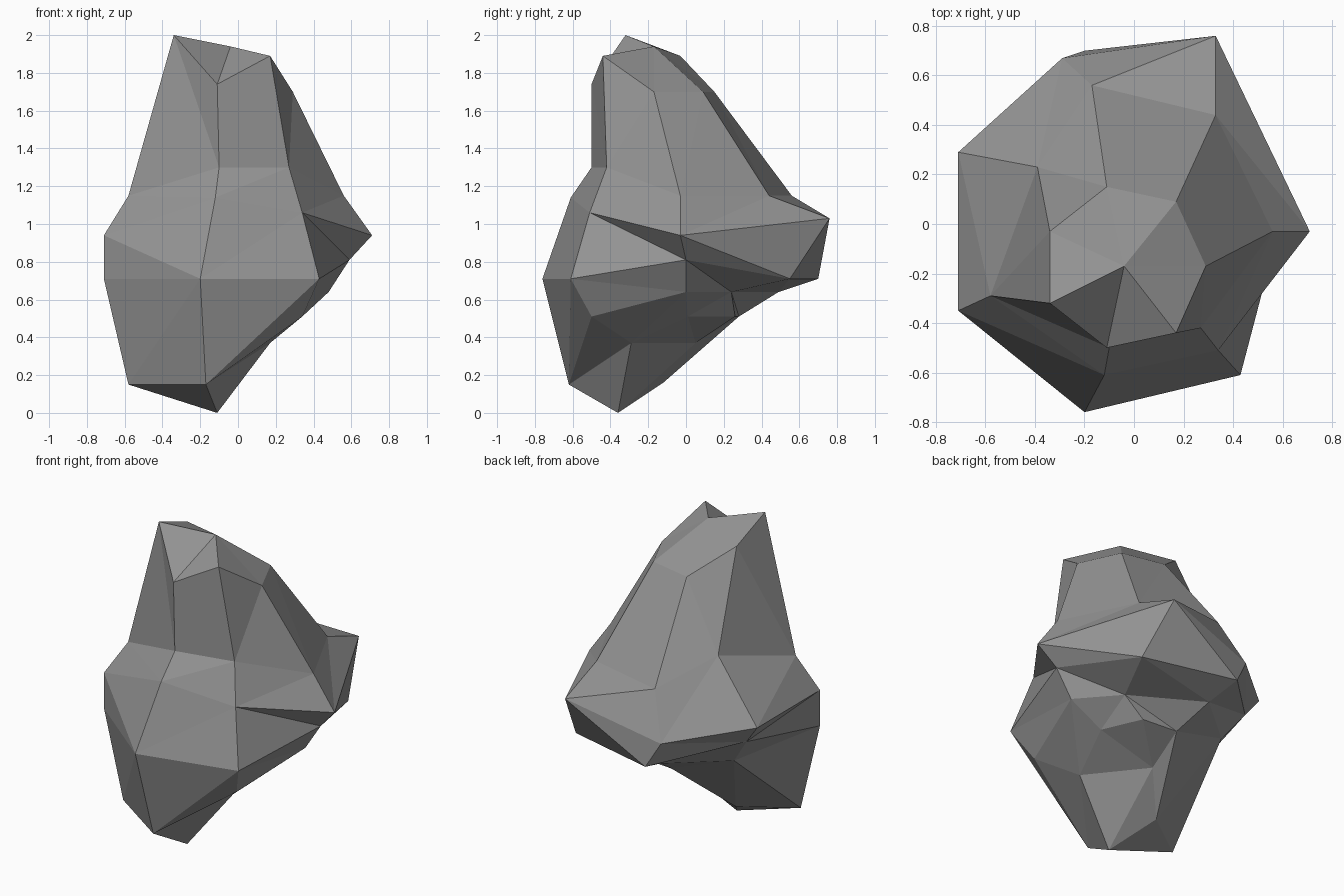
import bpy
import bmesh
from mathutils import Vector

if "Cube" in bpy.data.objects:
    bpy.data.objects.remove(bpy.data.objects["Cube"], do_unlink=True)

# Stone material
stone = bpy.data.materials.new("grey_stone")
stone.use_nodes = True
stone_colour = (0.3, 0.3, 0.3, 1.0)
stone.diffuse_color = stone_colour
shader = stone.node_tree.nodes["Principled BSDF"]
shader.inputs["Base Color"].default_value = stone_colour
shader.inputs["Roughness"].default_value = 0.9

# Seven-sided cross-sections in hundredths, anticlockwise from the front right
crown = [(-34, -32, 200), (-11, -50, 174), (17, -44, 189), (29, -17, 170),
         (17, 9, 170), (-11, 15, 170), (-34, -3, 189)]
shoulder = [(-58, -29, 115), (-10, -50, 130), (27, -42, 130), (56, -3, 115),
            (33, 44, 115), (-17, 56, 115), (-39, 23, 130)]
bulge = [(-71, -35, 94), (-12, -61, 114), (34, -51, 106), (71, -3, 94),
         (33, 76, 103), (-29, 67, 87), (-71, 29, 94)]
waist = [(-71, -35, 71), (-20, -76, 71), (43, -61, 71), (59, 0, 81),
         (40, 55, 71), (-20, 70, 71), (-62, 27, 82)]
underside = [(-58, -34, 15), (-17, -62, 15), (34, -50, 51), (48, 0, 64),
             (27, 24, 64), (-16, 49, 64), (-49, 21, 64)]
foot = [(-11, -36, 0), (-11, -36, 0), (17, -29, 37), (26, 1, 51),
        (15, 26, 51), (-9, 28, 51), (-27, -12, 16)]
summit = (-4, -17, 194)
hollow = (-10, 5, 37)

bm = bmesh.new()
known = {}


def vert(point):
    """Return one shared vertex for each distinct point."""
    if point not in known:
        known[point] = bm.verts.new(Vector(point) / 100)
    return known[point]


def add_face(points):
    """Add a face, dropping repeated corners."""
    corners = list(dict.fromkeys(vert(p) for p in points))
    if len(corners) > 2:
        bm.faces.new(corners)


def distance(p, q):
    return (Vector(p) - Vector(q)).length


def add_facet(a, b, c, d, flip=False):
    """Split a bent four-sided facet along its shorter diagonal, or the other."""
    if (distance(a, c) <= distance(b, d)) != flip:
        add_face((a, b, c))
        add_face((a, c, d))
    else:
        add_face((a, b, d))
        add_face((b, c, d))


def neighbours(ring):
    return zip(ring, ring[1:] + ring[:1])


# Rock sides: join each cross-section to the one below
rings = [crown, shoulder, bulge, waist, underside, foot]
for upper, lower in zip(rings, rings[1:]):
    for (a, b), (d, c) in zip(neighbours(upper), neighbours(lower)):
        front_crease = upper is waist and a == waist[1]
        add_facet(a, d, c, b, flip=front_crease)

# Rock top and base: fans of facets
for a, b in neighbours(crown):
    add_face((summit, a, b))
for a, b in neighbours(foot):
    add_face((hollow, b, a))

bmesh.ops.recalc_face_normals(bm, faces=bm.faces[:])
mesh = bpy.data.meshes.new("rock")
bm.to_mesh(mesh)
bm.free()
mesh.materials.append(stone)
rock = bpy.data.objects.new("rock", mesh)
bpy.context.collection.objects.link(rock)
